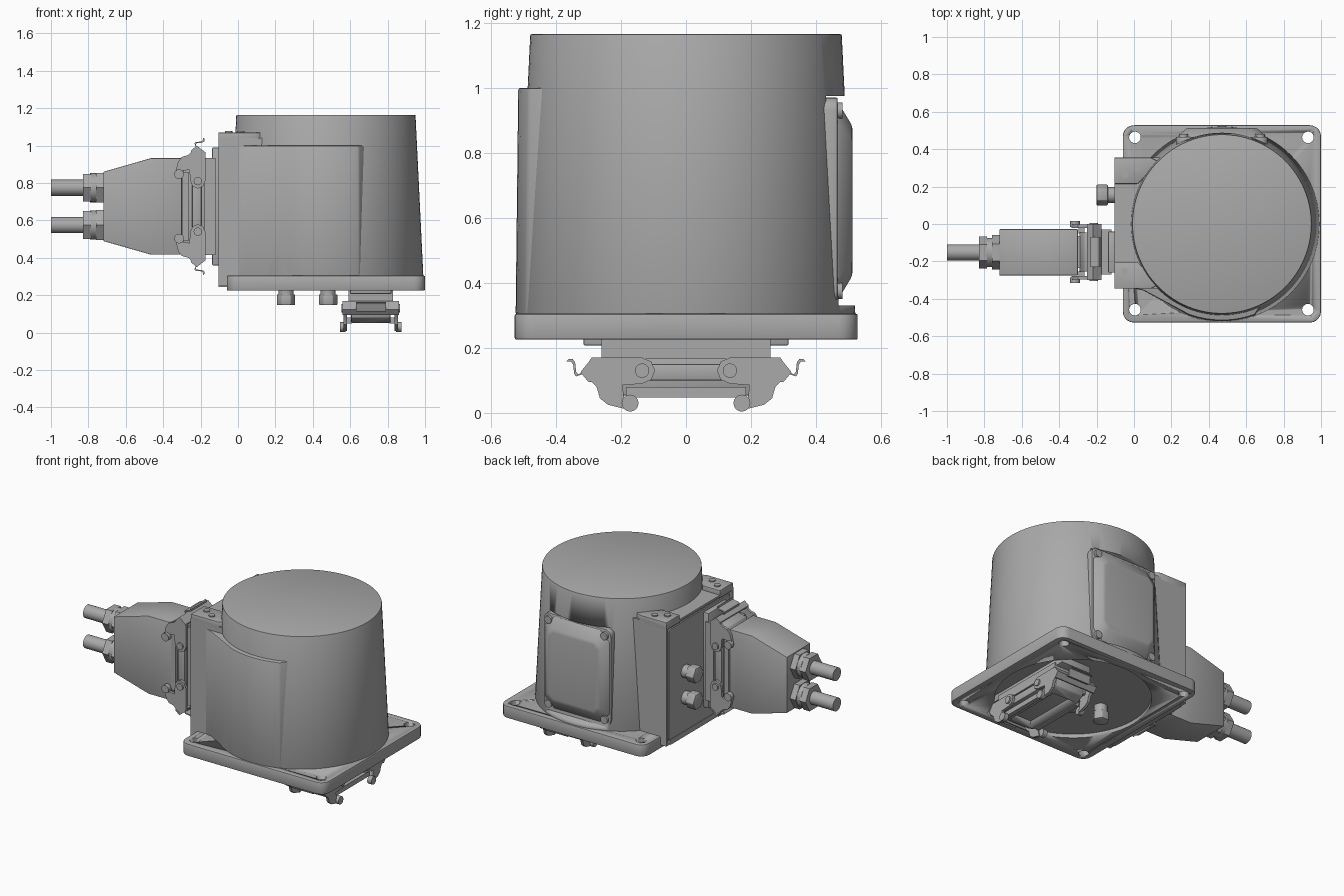
import bpy, bmesh, math
from mathutils import Matrix, Vector

if "Cube" in bpy.data.objects:
    bpy.data.objects.remove(bpy.data.objects["Cube"])

grey = bpy.data.materials.new("plain_grey")
grey.use_nodes = True
GREY = (0.4, 0.4, 0.4, 1)
grey.diffuse_color = GREY
grey.node_tree.nodes["Principled BSDF"].inputs["Base Color"].default_value = GREY

# Frames: columns give where local x, y and z point, then the origin
def frame(a, b, c, origin=(0, 0, 0)):
    m = Matrix((a, b, c)).transposed().to_4x4()
    m.translation = origin
    return m

X, Y, Z = Vector((1, 0, 0)), Vector((0, 1, 0)), Vector((0, 0, 1))
WORLD = Matrix()
FRONTAL = frame(X, Z, Y)    # outline in x, z; depth along y
SIDEWAYS = frame(Y, Z, X)   # outline in y, z; depth along x

def finish(name, bm, m=WORLD, bevel=0):
    bm.transform(m)
    bmesh.ops.recalc_face_normals(bm, faces=bm.faces)
    me = bpy.data.meshes.new(name)
    bm.to_mesh(me)
    bm.free()
    me.materials.append(grey)
    ob = bpy.data.objects.new(name, me)
    bpy.context.collection.objects.link(ob)
    bpy.context.view_layer.objects.active = ob
    for o in bpy.context.selected_objects:
        o.select_set(False)
    ob.select_set(True)
    if bevel:
        mod = ob.modifiers.new("bevel", 'BEVEL')
        mod.width, mod.segments, mod.limit_method = bevel, 2, 'ANGLE'
        bpy.ops.object.modifier_apply(modifier="bevel")
    bpy.ops.object.shade_smooth_by_angle(angle=math.radians(32))
    return ob

def loft(name, low, high, d0, d1, m=WORLD, bevel=0):
    bm = bmesh.new()
    a = [bm.verts.new((p[0], p[1], d0)) for p in low]
    b = [bm.verts.new((p[0], p[1], d1)) for p in high]
    bm.faces.new(a)
    bm.faces.new(b)
    for i in range(len(a)):
        j = (i + 1) % len(a)
        bm.faces.new((a[i], a[j], b[j], b[i]))
    return finish(name, bm, m, bevel)

def prism(name, pts, d0, d1, m=WORLD, bevel=0):
    return loft(name, pts, pts, d0, d1, m, bevel)

def rect(x0, x1, y0, y1):
    return [(x0, y0), (x1, y0), (x1, y1), (x0, y1)]

def ring(cx, cy, r, n=24):
    return [(cx + r * math.cos(i * math.tau / n), cy + r * math.sin(i * math.tau / n)) for i in range(n)]

def rounded(x0, x1, y0, y1, r, n=5):
    pts = []
    for k, (cx, cy) in enumerate(rect(x0 + r, x1 - r, y0 + r, y1 - r)):
        for i in range(n + 1):
            a = math.pi * (1 + k / 2 + i / n / 2)
            pts.append((cx + r * math.cos(a), cy + r * math.sin(a)))
    return pts

def cut(ob, cutter):
    cutter.hide_render = True
    bpy.context.view_layer.objects.active = ob
    mod = ob.modifiers.new("cut", 'BOOLEAN')
    mod.operation, mod.object, mod.solver = 'DIFFERENCE', cutter, 'EXACT'
    bpy.ops.object.modifier_apply(modifier="cut")
    bpy.data.objects.remove(cutter)

# Base plate with bolt holes and a round recess underneath
base = prism("base_plate", rounded(-.06, 1, -.527, .528, .06), .225, .305, bevel=.006)
for x in (.005, .93):
    for y in (-.458, .463):
        cut(base, prism("hole_cutter", ring(x, y, .031), .2, .33))
cut(base, prism("recess_cutter", ring(.47, 0, .465, 64), .2, .25))

# Tapered drum with a flat pocket at the back
CX = .47
drum = loft("drum", ring(CX, 0, .521, 96), ring(CX, 0, .479, 96), .3, 1.165, bevel=.004)
cut(drum, prism("pocket_cutter", [(.47, .33), (.7, .33), (.7, .975), (.43, .975)], 0, 1, SIDEWAYS))

# Front shoulder blending the terminal box into the drum
def shoulder(grow):
    arc = [(CX + (.516 + grow) * math.cos(math.radians(a)), (.516 + grow) * math.sin(math.radians(a)))
           for a in range(-110, -69, 5)]
    return [(.0, -.345), (.05, -.355)] + arc + [(.7, -.4), (.5, 0), (0, 0)]
loft("front_shoulder", shoulder(.008), shoulder(0), .3, 1.0, bevel=.008)

# Terminal box with a recessed cover
bm = bmesh.new()
bmesh.ops.create_cube(bm, size=1)
bm.transform(Matrix.Translation((.025, .005, .645)) @ Matrix.Diagonal((.26, .7, .79, 1)))
side = [f for f in bm.faces if f.normal.x < -.9]
bmesh.ops.inset_region(bm, faces=side, thickness=.02, depth=0)
bmesh.ops.inset_region(bm, faces=side, thickness=.004, depth=-.012)
finish("terminal_box", bm)
cover = rounded(-.315, .325, .275, 1.01, .02)
prism("box_cover", cover, -.102, -.07, SIDEWAYS)
prism("box_lower_lip", rect(-.3, .31, .245, .28), -.105, -.04, SIDEWAYS)

# Screw lugs on top of the box
for s, tag in ((1, "back"), (-1, "front")):
    y = lambda v: s * v + .005
    prism("box_lug_" + tag, [(-.105, y(.21)), (.02, y(.21)), (.05, y(.24)), (.13, y(.33)), (.09, y(.35)),
                             (-.105, y(.35))], 1.02, 1.07, bevel=.004)
    for i, (x, v) in enumerate(((-.05, .26), (.015, .3))):
        prism(f"lug_screw_{tag}_{i}", ring(x, y(v), .02, 16), 1.06, 1.077)

# Back cover: rim, raised centre and corner screws
prism("back_cover_rim", rounded(.225, .715, .335, .97, .04), .42, .466, FRONTAL, bevel=.004)
def chamfered(hx, hz, c):
    q = [(hx, hz - c), (hx - c, hz)]
    q += [(-x, z) for x, z in reversed(q)]
    q += [(-x, -z) for x, z in q]
    return [(CX + x, .652 + z) for x, z in q]
loft("back_cover_raised", chamfered(.24, .31, .07), chamfered(.19, .23, .04), .464, .512, FRONTAL, bevel=.01)
for x in (.265, .675):
    for z in (.375, .93):
        prism("back_cover_screw", ring(x, z, .025, 16), .46, .482, FRONTAL)

# Latched connector, local axes: along its length, outwards, across
def connector(tag, m, open_socket):
    def part(name, pts, d0, d1, bevel=0):
        return prism(f"{tag}_{name}", pts, d0, d1, m, bevel)
    part("flange", rect(-.315, .315, -.03, .018), -.11, .11, .005)
    part("neck", rect(-.26, .26, 0, .06), -.12, .12)
    shell = part("shell", [(-.27, .055), (.27, .055), (.25, .145), (.2, .172), (-.2, .172), (-.25, .145)],
                 -.105, .105, .005)
    if open_socket:
        cut(shell, part("socket_cutter", rect(-.2, .2, .1, .3), -.08, .08))
    part("shell_collar", rect(-.25, .25, .075, .125), -.13, .13, .006)
    for s in (-1, 1):
        flip = lambda pts: [(s * v, u) for v, u in pts]
        # Lever sheet bridging both arms, and its finger hook
        part("lever_bridge", flip([(.28, .055), (.288, .055), (.325, .1), (.3, .13), (.292, .13), (.312, .1)]),
             -.15, .15)
        top = [(.31, .098), (.332, .106), (.338, .098), (.341, .07), (.348, .06), (.362, .06)]
        part("lever_hook", flip(top + [(v + .006, u + .007) for v, u in reversed(top)]), -.08, .08)
        for w in (-1, 1):
            arm = [(.29, .055), (.322, .1), (.275, .145), (.265, .18), (.24, .2), (.18, .215), (.192, .17),
                   (.195, .14), (.135, .135), (.107, .123), (.095, .095), (.107, .067), (.135, .055)]
            part("lever_arm", flip(arm), w * .128, w * .146)
            part("lever_pivot", ring(s * .135, .095, .022, 20), w * .1, w * .156)
            part("lever_roller", ring(s * .172, .195, .026, 16), w * .135, w * .165)
    for w in (-1, 1):
        part("latch_bar", rect(-.185, .185, .145, .177), w * .1, w * .128)

connector("bottom_connector", frame(Y, -Z, X, (.71, 0, .225)), True)
connector("side_connector", frame(Z, -X, Y, (-.12, -.15, .675)), False)

# Cable hood on the side connector
prism("cable_hood", [(-.72, .49), (-.72, .86), (-.465, .933), (-.3, .933), (-.3, .417), (-.465, .417)],
      -.275, -.028, FRONTAL, bevel=.004)
prism("hood_throat", rect(-.31, -.2, .47, .88), -.235, -.065, FRONTAL)

# Cable glands and cables
for i, z in enumerate((.575, .775)):
    for name, r, n, x0, x1 in (("nut", .092, 6, -.76, -.715), ("collar", .078, 32, -.79, -.755),
                               ("cap", .086, 6, -.83, -.785), ("cable", .043, 32, -1, -.82)):
        prism(f"gland_{name}_{i}", ring(-.152, z, r, n), x0, x1, SIDEWAYS)

# Plugs on the box side and the underside
for i, z in enumerate((.5, .675)):
    prism(f"side_plug_{i}", ring(.155, z, .056, 6), -.2, -.14, SIDEWAYS, bevel=.004)
    prism(f"side_plug_neck_{i}", ring(.155, z, .042), -.145, -.09, SIDEWAYS)
for i, x in enumerate((.257, .482)):
    prism(f"bottom_plug_{i}", ring(x, 0, .05, 6), .148, .205, bevel=.004)
    prism(f"bottom_plug_neck_{i}", ring(x, 0, .04), .2, .26)
